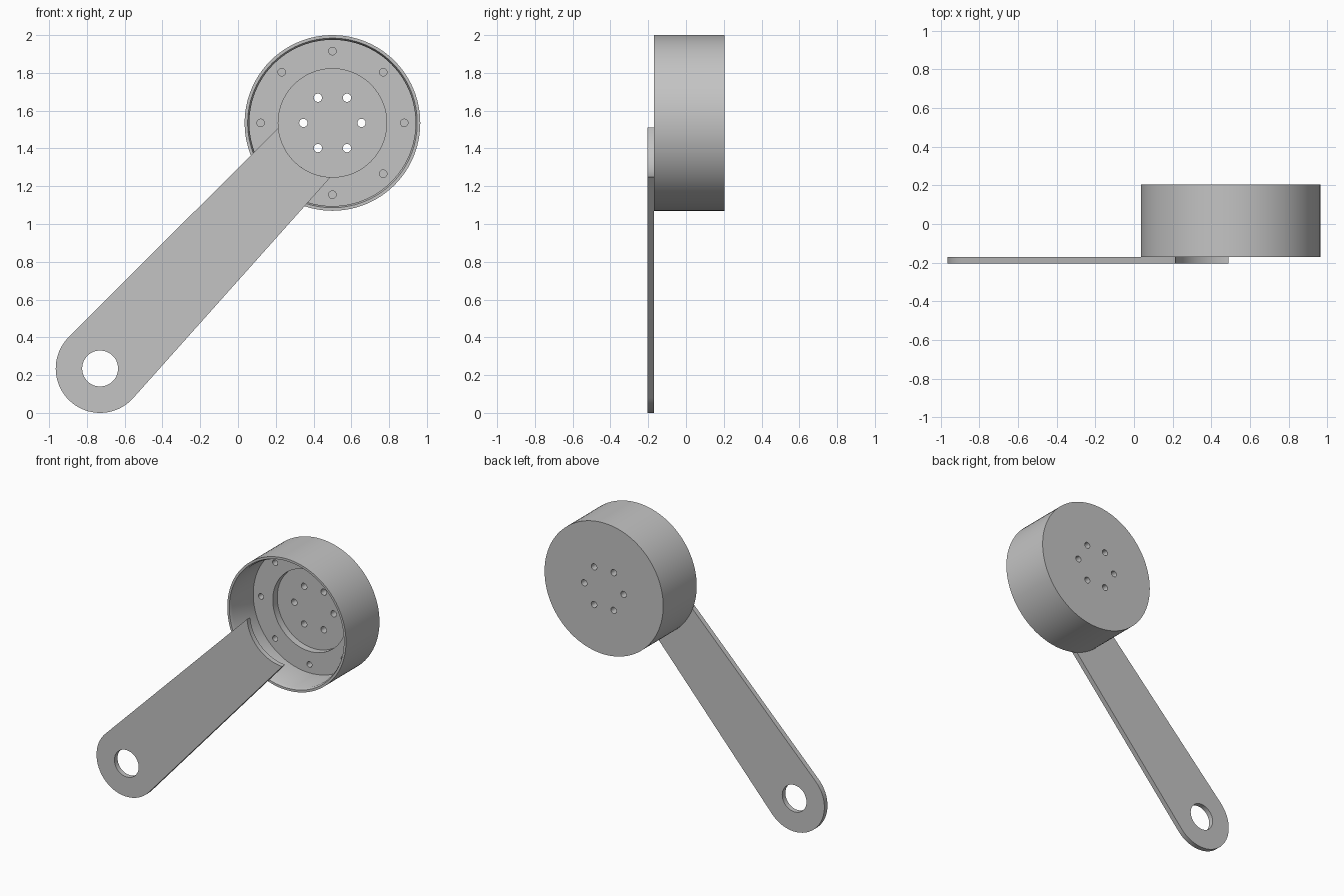
import bpy, bmesh, math
from mathutils import Vector, Matrix

if "Cube" in bpy.data.objects:
    bpy.data.objects.remove(bpy.data.objects["Cube"])

CUP = Vector((0.5, 0, 1.535))
EYE = Vector((-0.73, 0, 0.235))
RECESS_R = 0.287
ARM_FRONT, ARM_BACK = -0.205, -0.17

grey = bpy.data.materials.new("light grey")
grey.use_nodes = True
colour = (0.55, 0.55, 0.55, 1)
grey.diffuse_color = colour
grey.node_tree.nodes["Principled BSDF"].inputs["Base Color"].default_value = colour


def make_object(name, bm):
    bmesh.ops.recalc_face_normals(bm, faces=bm.faces)
    mesh = bpy.data.meshes.new(name)
    bm.to_mesh(mesh)
    bm.free()
    mesh.materials.append(grey)
    obj = bpy.data.objects.new(name, mesh)
    bpy.context.collection.objects.link(obj)
    return obj


def add_pin(bm, centre, radius, y0, y1, sides=24):
    turn = Matrix.Rotation(math.pi / 2, 4, 'X')
    place = Matrix.Translation((centre.x, (y0 + y1) / 2, centre.z))
    bmesh.ops.create_cone(bm, cap_ends=True, segments=sides, radius1=radius,
                          radius2=radius, depth=y1 - y0, matrix=place @ turn)


def around(centre, radius, degrees):
    a = math.radians(degrees)
    return centre + Vector((math.cos(a), 0, math.sin(a))) * radius


def cut(obj, bm):
    # Subtract the pins, then drop the cutter
    cutter = make_object("hole_cutter", bm)
    cutter.hide_render = True
    mod = obj.modifiers.new("holes", 'BOOLEAN')
    mod.operation = 'DIFFERENCE'
    mod.solver = 'EXACT'
    mod.object = cutter
    bpy.context.view_layer.objects.active = obj
    bpy.ops.object.modifier_apply(modifier=mod.name)
    bpy.data.objects.remove(cutter)


def smooth(obj):
    bpy.ops.object.select_all(action='DESELECT')
    obj.select_set(True)
    bpy.context.view_layer.objects.active = obj
    bpy.ops.object.shade_smooth_by_angle(angle=math.radians(30))


# Cup: turned profile of (radius, depth), open at the front
profile = [(0, 0.205), (0.465, 0.205), (0.465, -0.17), (0.449, -0.17),
           (0.44, -0.15), (0.44, 0.085), (RECESS_R, 0.085),
           (RECESS_R, 0.135), (0, 0.135)]
bm = bmesh.new()
verts = [bm.verts.new(CUP + Vector((r, y, 0))) for r, y in profile]
edges = [bm.edges.new(pair) for pair in zip(verts, verts[1:])]
bmesh.ops.spin(bm, geom=verts + edges, cent=CUP, axis=(0, 1, 0),
               angle=math.tau, steps=96, use_duplicate=False)
bmesh.ops.remove_doubles(bm, verts=bm.verts, dist=0.0001)
cup = make_object("cup", bm)

# Six through holes in the recess, eight blind holes in the ledge
bm = bmesh.new()
for i in range(6):
    add_pin(bm, around(CUP, 0.154, i * 60), 0.022, 0.05, 0.3)
for i in range(8):
    add_pin(bm, around(CUP, 0.38, i * 45), 0.02, 0.04, 0.145)
cut(cup, bm)
smooth(cup)

# Arm: round eye end, tapering sides, concave end following the recess
outline = [around(EYE, 0.235, 134.7 + i * (183.7 / 40)) for i in range(41)]
outline += [around(CUP, RECESS_R, 268 - i * (83 / 24)) for i in range(25)]
bm = bmesh.new()
face = bm.faces.new([bm.verts.new((p.x, ARM_FRONT, p.z)) for p in outline])
swept = bmesh.ops.extrude_face_region(bm, geom=[face])
bmesh.ops.translate(bm, vec=(0, ARM_BACK - ARM_FRONT, 0),
                    verts=[g for g in swept["geom"] if isinstance(g, bmesh.types.BMVert)])
arm = make_object("arm", bm)

# Hanging hole in the eye
bm = bmesh.new()
add_pin(bm, EYE, 0.095, -0.3, -0.1, 48)
cut(arm, bm)
smooth(arm)
